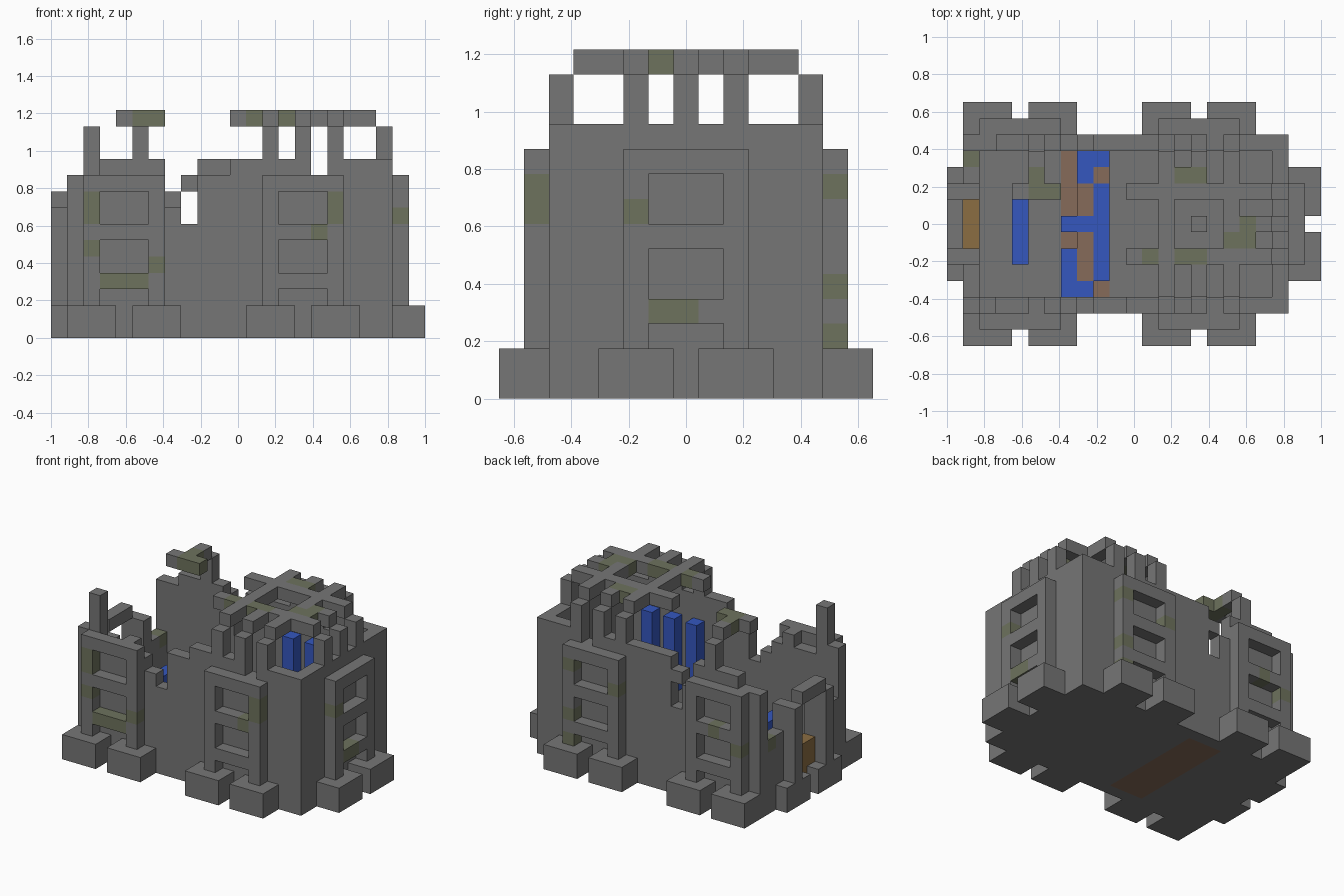
import bpy, bmesh
from mathutils import Vector

cube = bpy.data.objects.get("Cube")
if cube:
    bpy.data.objects.remove(cube, do_unlink=True)

NX, NY = 23, 15
U = 2 / NX
COLOURS = {
    "stone grey": (0.18, 0.18, 0.18),
    "mossy stone": (0.155, 0.17, 0.11),
    "carpet blue": (0.035, 0.095, 0.52),
    "floor brown": (0.24, 0.145, 0.1),
    "door wood": (0.26, 0.155, 0.055),
}
STONE, MOSS, BLUE, BROWN, WOOD = range(len(COLOURS))
materials = []
for name, rgb in COLOURS.items():
    m = bpy.data.materials.new(name)
    m.use_nodes = True
    m.diffuse_color = (*rgb, 1)
    m.node_tree.nodes["Principled BSDF"].inputs["Base Color"].default_value = (*rgb, 1)
    materials.append(m)

cells = {}


def box(part, xs, ys, zs, mat=STONE):
    """Fill a block of the grid; each range is (start, end)."""
    for i in range(*xs):
        for j in range(*ys):
            for k in range(*zs):
                cells[i, j, k] = (part, mat)


def post(part, i, j, z0, z1, mat=STONE):
    box(part, (i, i + 1), (j, j + 1), (z0, z1), mat)


def moss(i, j, k, n=1):
    for z in range(k, k + n):
        cells[i, j, z] = (cells[i, j, z][0], MOSS)


def frame(part, start, depth, along_x=True):
    """Buttress frame with three recesses."""
    def bar(a, b, z0, z1):
        span, thick = (a, b), (depth, depth + 1)
        box(part, *((span, thick) if along_x else (thick, span)), (z0, z1))
    bar(start, start + 1, 0, 10)
    bar(start + 4, start + 5, 0, 10)
    for z in (3, 6, 9):
        bar(start, start + 5, z, z + 1)


# Floor slab with a wooden strip across the middle
box("floor", (1, 21), (2, 13), (0, 1))
box("floor", (7, 10), (3, 12), (0, 1), BROWN)

# Long walls: height at each column, ragged near the breach
FRONT = [10, 10, 9, 9, 10, 9, 8, 7, 10, 10]
BACK = [10, 10, 11, 11, 11, 11, 9, 7, 11, 11]
for row, part, heights in ((2, "front_wall", FRONT), (12, "back_wall", BACK)):
    for i in range(1, 21):
        h = heights[i - 1] if i < 11 else (10 if i == 16 else 11)
        post(part, i, row, 0, h)
    for i in (13, 15, 17):
        post(part, i, row, 11, 13)
post("back_wall", 8, 12, 9, 10)

# End wall of the roofed hall with its roof posts
box("hall_end_wall", (20, 21), (3, 12), (0, 11))
for j in (5, 7, 9):
    post("hall_end_wall", 20, j, 11, 13)

# Broken corner columns and roof fragment over the open end
post("corner_column", 2, 2, 9, 13)
post("fragment_column", 5, 12, 11, 13)
box("roof_fragment", (5, 6), (10, 12), (13, 14))
box("roof_fragment", (4, 7), (9, 10), (13, 14))

# Buttress frames and footings
for x in (2, 13):
    frame("front_frame", x, 1)
    frame("back_frame", x, 13)
    for f in (x - 1, x + 3):
        box("front_footing", (f, f + 3), (0, 2), (0, 2))
        box("back_footing", (f, f + 3), (13, 15), (0, 2))
frame("hall_end_frame", 5, 21, along_x=False)
for y in (4, 8):
    box("hall_end_footing", (21, 23), (y, y + 3), (0, 2))
    box("gate_footing", (0, 2), (y, y + 3), (0, 2))

# Ruined gate wall, porch and door
for a, h in ((3, 6), (4, 6), (5, 8)):
    post("gate_wall", 1, a, 0, h)
    post("gate_wall", 1, NY - 1 - a, 0, h)
for j in (5, 9):
    post("gate_porch", 0, j, 0, 8)
box("gate_porch", (0, 1), (6, 9), (8, 9))
box("gate_door", (1, 2), (6, 9), (1, 4), WOOD)

# Roof lattice over the hall
for j in (5, 9):
    box("roof_lattice", (11, 20), (j, j + 1), (13, 14))
for i in (13, 17):
    box("roof_lattice", (i, i + 1), (3, 12), (13, 14))
for y in (3, 10):
    box("roof_lattice", (15, 16), (y, y + 2), (13, 14))
box("roof_lattice", (18, 20), (7, 8), (13, 14))
post("roof_lattice", 18, 6, 13, 14)
post("roof_lattice", 14, 10, 13, 14)

# Interior pieces: pedestal, screen and hangings below the roof bars
box("hall_pedestal", (15, 16), (7, 8), (1, 4))
box("blue_screen", (4, 5), (5, 9), (1, 5), BLUE)
for i in (13, 15, 17):
    for j in (3, 11):
        post("wall_hanging", i, j, 3, 9, BLUE)

# Worn carpet: "b" is carpet, "o" a raised board, "." bare floor
CARPET = (".bb", ".bo", ".ob", ".ob", "bbb", ".ob", "bob", "bob", "bb.")
for r, line in enumerate(CARPET):
    for c, mark in enumerate(line):
        if mark != ".":
            post("worn_carpet", 7 + c, 11 - r, 1, 2, BLUE if mark == "b" else BROWN)

# Moss patches
for spot in ((2, 1, 7, 2), (2, 1, 5), (3, 1, 3), (4, 1, 3), (5, 1, 3), (6, 1, 4),
             (17, 1, 7, 2), (16, 1, 6), (21, 5, 7), (21, 6, 3), (21, 7, 3),
             (17, 13, 8), (17, 13, 4), (17, 13, 2), (13, 13, 7),
             (2, 13, 5), (4, 13, 6), (1, 11, 5),
             (5, 9, 13), (6, 9, 13), (5, 10, 13), (12, 5, 13), (14, 5, 13),
             (15, 5, 13), (14, 10, 13), (15, 10, 13), (18, 6, 13),
             (18, 7, 13), (17, 6, 13)):
    moss(*spot)

# Turn the grid into one mesh per part, keeping only outer faces
ORIGIN = Vector((-NX / 2, -NY / 2, 0))
parts = {}
for cell, (part, mat) in cells.items():
    parts.setdefault(part, []).append((cell, mat))

for part, blocks in parts.items():
    bm = bmesh.new()
    for cell, mat in blocks:
        centre = Vector(cell) + Vector((0.5, 0.5, 0.5)) + ORIGIN
        for axis in range(3):
            for sign in (-1, 1):
                n = Vector((0, 0, 0))
                n[axis] = sign
                if tuple(int(c + d) for c, d in zip(cell, n)) in cells:
                    continue
                a = Vector((0, 0, 0))
                a[(axis + 1) % 3] = 0.5
                b = n.cross(a)
                mid = centre + n / 2
                ring = (mid - a - b, mid + a - b, mid + a + b, mid - a + b)
                face = bm.faces.new([bm.verts.new(p * U) for p in ring])
                face.material_index = mat
    bmesh.ops.remove_doubles(bm, verts=bm.verts, dist=U / 100)
    mesh = bpy.data.meshes.new(part)
    bm.to_mesh(mesh)
    bm.free()
    for m in materials:
        mesh.materials.append(m)
    bpy.context.collection.objects.link(bpy.data.objects.new(part, mesh))
